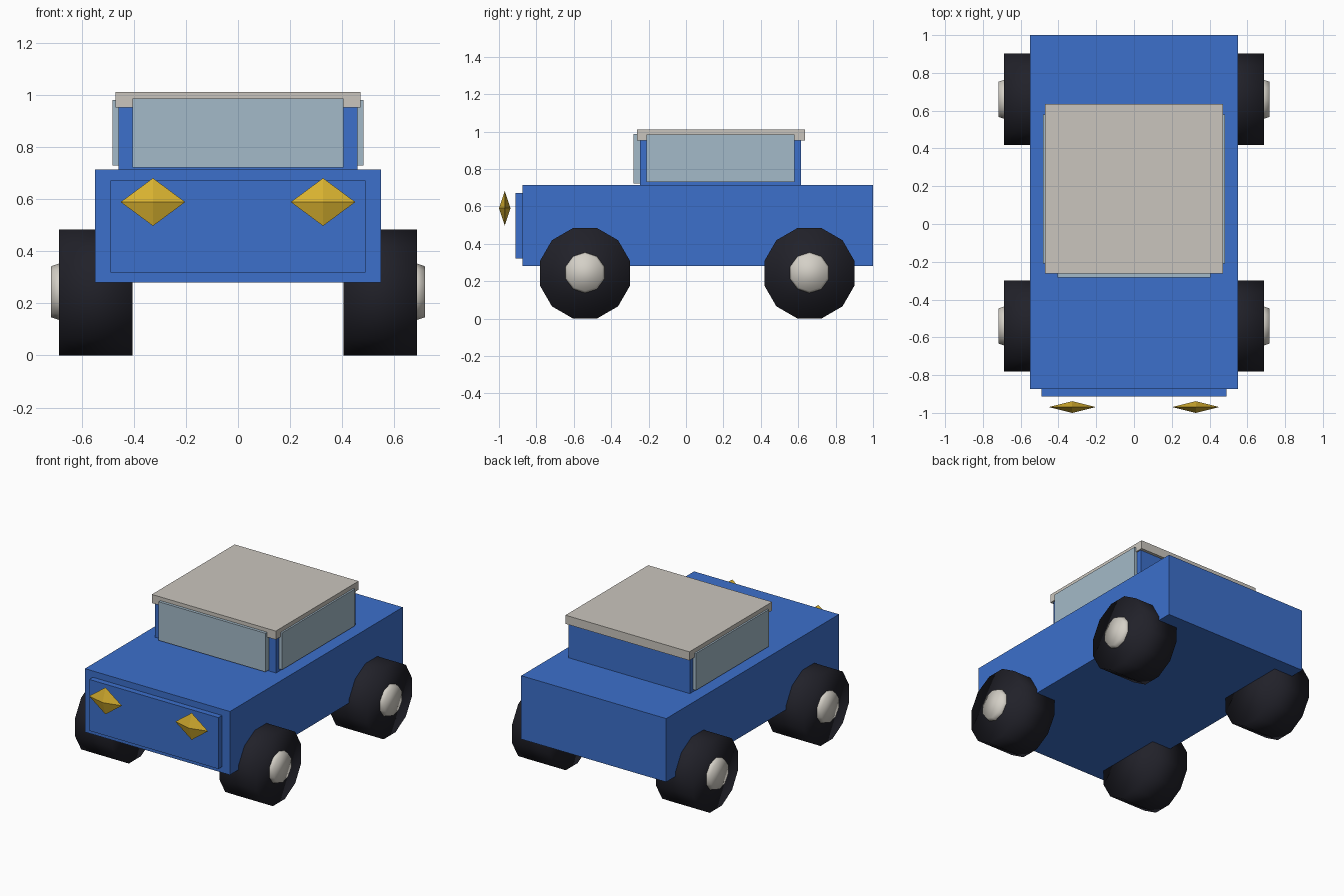
import bpy
import bmesh
from math import pi
from mathutils import Matrix, Vector

cube = bpy.data.objects.get("Cube")
if cube:
    bpy.data.objects.remove(cube, do_unlink=True)


def make_material(name, rgb):
    mat = bpy.data.materials.new(name)
    mat.use_nodes = True
    color = (*rgb, 1.0)
    mat.diffuse_color = color
    mat.node_tree.nodes["Principled BSDF"].inputs["Base Color"].default_value = color
    return mat


blue = make_material("blue paint", (0.045, 0.16, 0.60))
rubber = make_material("black rubber", (0.015, 0.015, 0.022))
cream = make_material("cream roof", (0.59, 0.56, 0.51))
hub_white = make_material("hub white", (0.66, 0.63, 0.57))
glass = make_material("pale blue glass", (0.37, 0.49, 0.58))
gold = make_material("gold lamp", (0.70, 0.45, 0.03))


def add_object(name, bm, mat, smooth=False):
    mesh = bpy.data.meshes.new(name)
    bmesh.ops.recalc_face_normals(bm, faces=bm.faces)
    for face in bm.faces:
        face.smooth = smooth
    bm.to_mesh(mesh)
    bm.free()
    mesh.materials.append(mat)
    obj = bpy.data.objects.new(name, mesh)
    bpy.context.collection.objects.link(obj)
    return obj


def box(name, low, high, mat):
    low, high = Vector(low), Vector(high)
    bm = bmesh.new()
    place = Matrix.Translation((low + high) / 2) @ Matrix.Diagonal((*(high - low), 1))
    bmesh.ops.create_cube(bm, size=1, matrix=place)
    return add_object(name, bm, mat)


def disc(name, side, x_in, x_out, y, z, r_in, r_out, sides, mat):
    """Cylinder or frustum along x, with a flat side at the bottom."""
    bm = bmesh.new()
    place = (Matrix.Translation((side * (x_in + x_out) / 2, y, z))
             @ Matrix.Rotation(side * pi / 2, 4, "Y")
             @ Matrix.Rotation(pi / sides, 4, "Z"))
    bmesh.ops.create_cone(bm, cap_ends=True, segments=sides, radius1=r_in,
                          radius2=r_out, depth=x_out - x_in, matrix=place)
    return add_object(name, bm, mat, smooth=True)


# Body, front panel, cabin and roof
box("body", (-0.55, -0.873, 0.28), (0.55, 1.0, 0.715), blue)
box("front_panel", (-0.49, -0.912, 0.32), (0.49, -0.86, 0.672), blue)
box("cabin", (-0.46, -0.245, 0.70), (0.46, 0.615, 0.97), blue)
box("roof", (-0.47, -0.262, 0.953), (0.47, 0.635, 1.012), cream)

# Windows
box("windshield", (-0.405, -0.282, 0.722), (0.405, -0.235, 0.987), glass)
for side, label in ((1, "left"), (-1, "right")):
    xs = sorted((side * 0.44, side * 0.482))
    box(label + "_window", (xs[0], -0.21, 0.73), (xs[1], 0.58, 0.983), glass)

    # Wheels with tapered hubs
    for y, end in ((-0.54, "front"), (0.66, "rear")):
        name = end + "_" + label
        disc(name + "_wheel", side, 0.405, 0.688, y, 0.242, 0.25, 0.25, 12, rubber)
        disc(name + "_hub", side, 0.66, 0.718, y, 0.245, 0.118, 0.098, 10, hub_white)

    # Diamond headlamp: a four-sided double pyramid
    bm = bmesh.new()
    place = (Matrix.Translation((side * 0.327, -0.969, 0.59))
             @ Matrix.Diagonal((0.124, 0.031, 0.092, 1)))
    bmesh.ops.create_uvsphere(bm, u_segments=4, v_segments=2, radius=1, matrix=place)
    add_object(label + "_headlamp", bm, gold)
